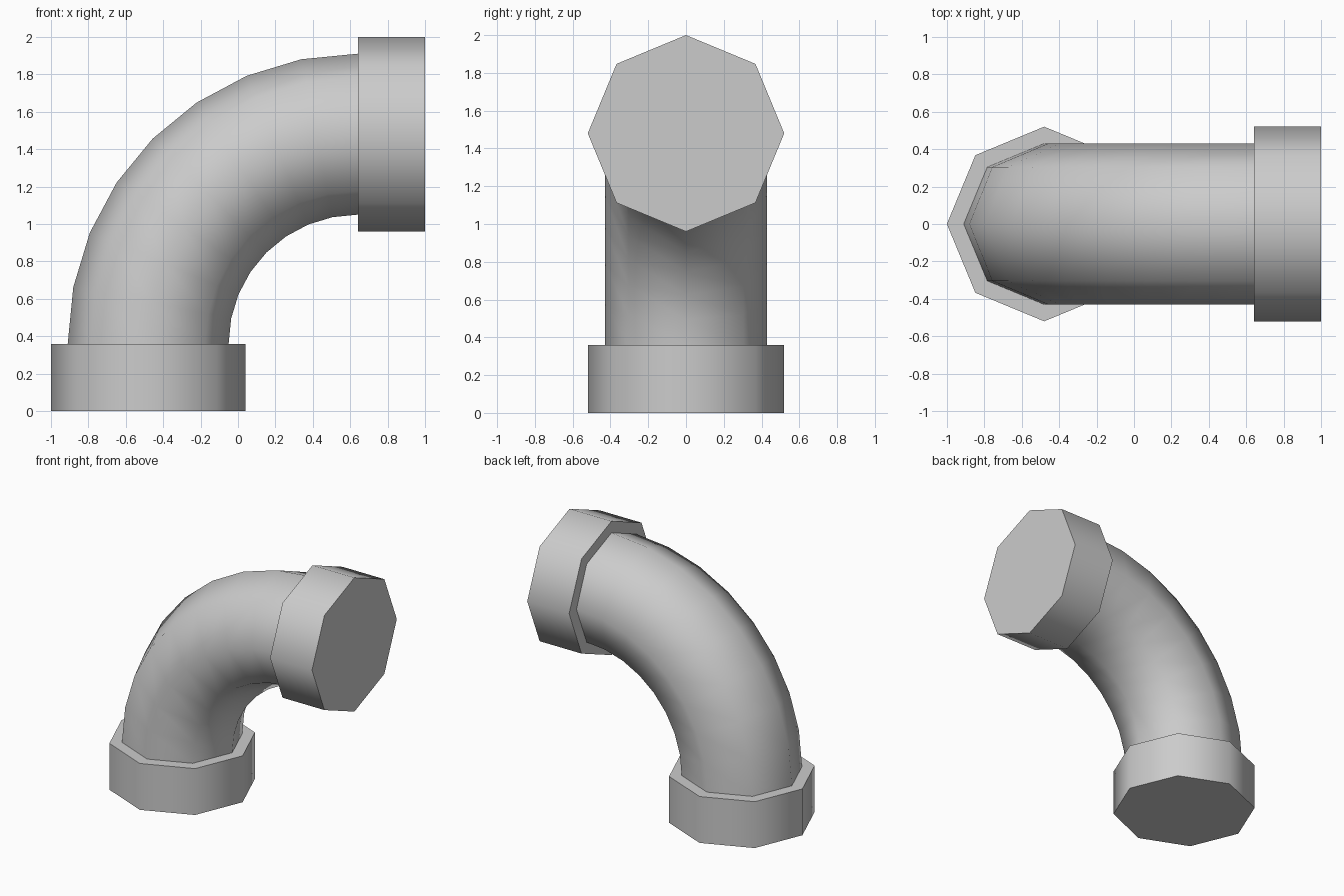
import bpy
import bmesh
from math import cos, sin, pi, radians
from mathutils import Vector

old = bpy.data.objects.get("Cube")
if old:
    bpy.data.objects.remove(old)

SIDES = 8
BEND_STEPS = 8
PIPE_RADIUS = 0.43
COLLAR_RADIUS = 0.52
BEND_RADIUS = 1.12
COLLAR_LENGTH = 0.36
BEND_CENTRE = Vector((0.64, 0, COLLAR_LENGTH))

grey = bpy.data.materials.new("pipe_grey")
grey.use_nodes = True
colour = (0.6, 0.6, 0.6, 1)
grey.diffuse_color = colour
grey.node_tree.nodes["Principled BSDF"].inputs["Base Color"].default_value = colour


def station(angle, shift=0):
    """Centre and outward direction of a ring on the bend, moved along the pipe."""
    outward = Vector((-cos(angle), 0, sin(angle)))
    along = Vector((sin(angle), 0, cos(angle)))
    return BEND_CENTRE + outward * BEND_RADIUS + along * shift, outward


def tube(name, stations, radius):
    """Capped octagonal tube through a list of stations."""
    bm = bmesh.new()
    rings = []
    for centre, outward in stations:
        ring = []
        for i in range(SIDES):
            a = 2 * pi * i / SIDES
            ring.append(bm.verts.new(centre + outward * radius * cos(a)
                                     + Vector((0, radius * sin(a), 0))))
        rings.append(ring)
    for r, s in zip(rings, rings[1:]):
        for i in range(SIDES):
            j = (i + 1) % SIDES
            bm.faces.new((r[i], r[j], s[j], s[i]))
    bm.faces.new(rings[0])
    bm.faces.new(rings[-1])
    bmesh.ops.recalc_face_normals(bm, faces=bm.faces)
    mesh = bpy.data.meshes.new(name)
    bm.to_mesh(mesh)
    bm.free()
    mesh.materials.append(grey)
    obj = bpy.data.objects.new(name, mesh)
    bpy.context.collection.objects.link(obj)
    # Round sides look smooth, end rims stay sharp
    bpy.ops.object.select_all(action='DESELECT')
    obj.select_set(True)
    bpy.context.view_layer.objects.active = obj
    bpy.ops.object.shade_smooth_by_angle(angle=radians(60))


# Curved pipe
tube("elbow_pipe", [station(pi / 2 * i / BEND_STEPS) for i in range(BEND_STEPS + 1)],
     PIPE_RADIUS)

# End collars
tube("bottom_collar", [station(0, -COLLAR_LENGTH), station(0)], COLLAR_RADIUS)
tube("side_collar", [station(pi / 2), station(pi / 2, COLLAR_LENGTH)], COLLAR_RADIUS)
